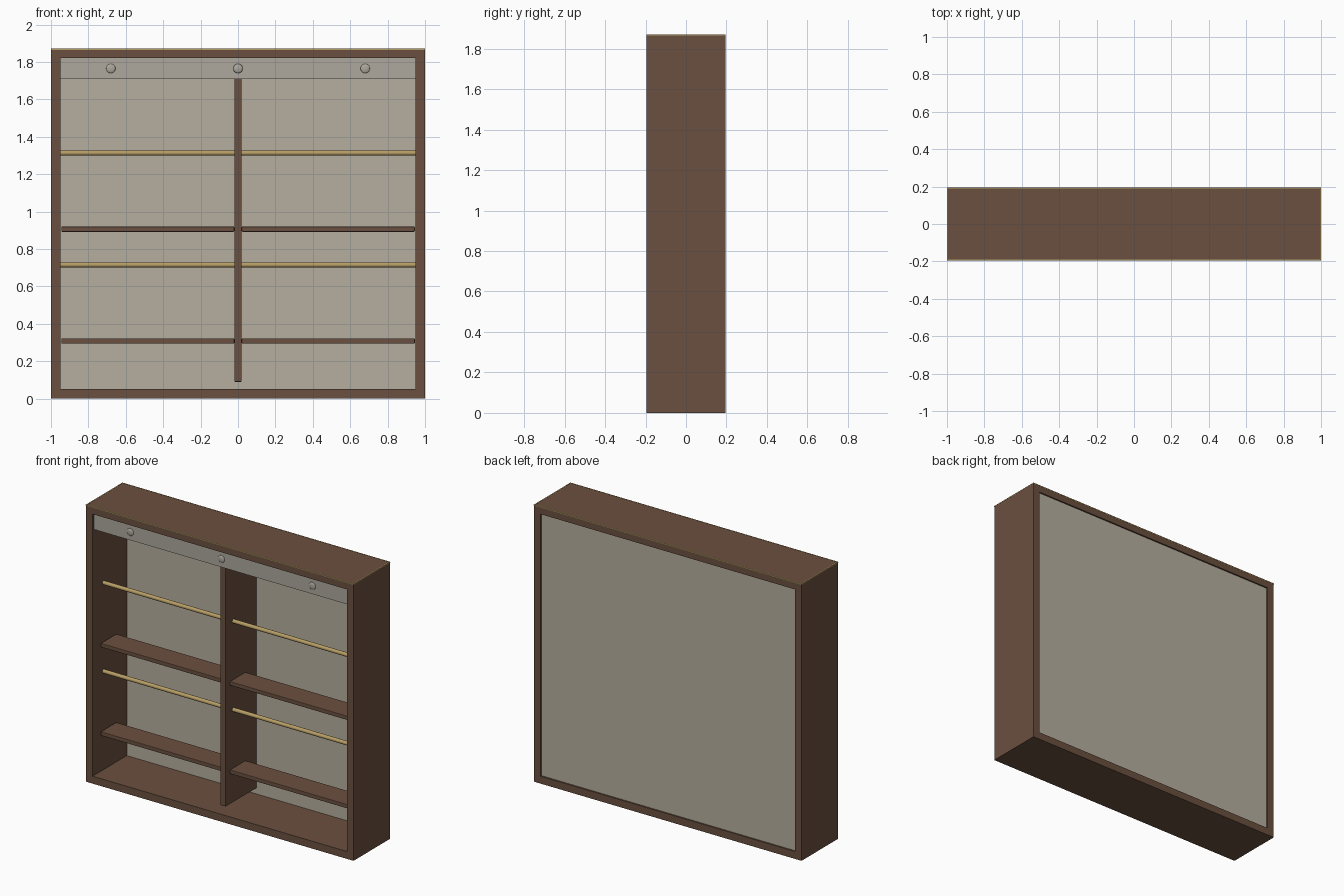
import bpy, math

if "Cube" in bpy.data.objects:
    bpy.data.objects.remove(bpy.data.objects["Cube"])


def material(name, rgb):
    m = bpy.data.materials.new(name)
    m.diffuse_color = (*rgb, 1)
    m.use_nodes = True
    m.node_tree.nodes["Principled BSDF"].inputs["Base Color"].default_value = m.diffuse_color
    return m


wood = material("brown_wood", (0.147, 0.080, 0.050))
panel = material("warm_grey_panel", (0.47, 0.43, 0.35))
metal = material("light_grey", (0.42, 0.39, 0.34))
gold = material("brass", (0.47, 0.34, 0.13))


def box(name, x, y, z, mat, bevel=0.0):
    """Box from (min, max) ranges."""
    bpy.ops.mesh.primitive_cube_add(
        size=1, location=[(a + b) / 2 for a, b in (x, y, z)])
    o = bpy.context.object
    o.name = name
    o.scale = [b - a for a, b in (x, y, z)]
    bpy.ops.object.transform_apply(location=False, rotation=False, scale=True)
    o.data.materials.append(mat)
    if bevel:
        b = o.modifiers.new("bevel", 'BEVEL')
        b.width, b.segments = bevel, 2
    return o


F, B = -0.195, 0.195   # front and back of the carcass
H = 1.87

# outer carcass
box("bottom_board", (-1, 1), (F, B), (0, 0.05), wood)
box("top_board", (-1, 1), (F, B), (1.82, H), wood)
for side, s in (("left", -1), ("right", 1)):
    box(side + "_side", tuple(sorted((s, s * 0.95))), (F, B), (0.05, 1.82), wood)
box("back_panel", (-0.95, 0.95), (0.17, 0.185), (0.05, 1.82), panel)

# central divider, held clear of the floor board
box("divider", (-0.02, 0.02), (-0.16, 0.17), (0.09, 1.82), wood, 0.003)

# shelves and hanging rods in both bays
for side, s in (("left", -1), ("right", 1)):
    x = tuple(sorted((s * 0.02, s * 0.945)))
    for level, z in (("lower", 0.295), ("upper", 0.892)):
        box(f"{side}_{level}_shelf", x, (-0.115, 0.05), (z, z + 0.027), wood, 0.003)
    for level, z in (("lower", 0.715), ("upper", 1.313)):
        bpy.ops.mesh.primitive_cylinder_add(
            vertices=20, radius=0.0135, depth=0.93,
            location=(s * 0.485, -0.078, z), rotation=(0, math.pi / 2, 0))
        o = bpy.context.object
        o.name = f"{side}_{level}_rod"
        o.data.materials.append(gold)
        bpy.ops.object.shade_smooth_by_angle()

# light cover behind the top front edge, with three round lamps
box("light_cover", (-0.95, 0.95), (-0.178, -0.16), (1.71, 1.82), metal)
for name, x in (("left", -0.68), ("middle", 0), ("right", 0.68)):
    bpy.ops.mesh.primitive_uv_sphere_add(
        segments=20, ring_count=10, radius=0.025, location=(x, -0.178, 1.765),
        rotation=(math.pi / 2, 0, 0))
    o = bpy.context.object
    o.name = name + "_lamp"
    o.scale = (1, 1, 0.3)
    o.data.materials.append(metal)
    bpy.ops.object.shade_smooth_by_angle()

# thin brass edging around the top
e, t = 0.0008, 0.005
for name, s in (("left", -1), ("right", 1)):
    box(name + "_edging", tuple(sorted((s * (1 - t), s * (1 + e)))),
        (F - e, B + e), (H - t, H + e), gold)
for name, s in (("front", -1), ("back", 1)):
    box(name + "_edging", (-1, 1), tuple(sorted((s * (B - t), s * (B + e)))),
        (H - t, H + e), gold)
